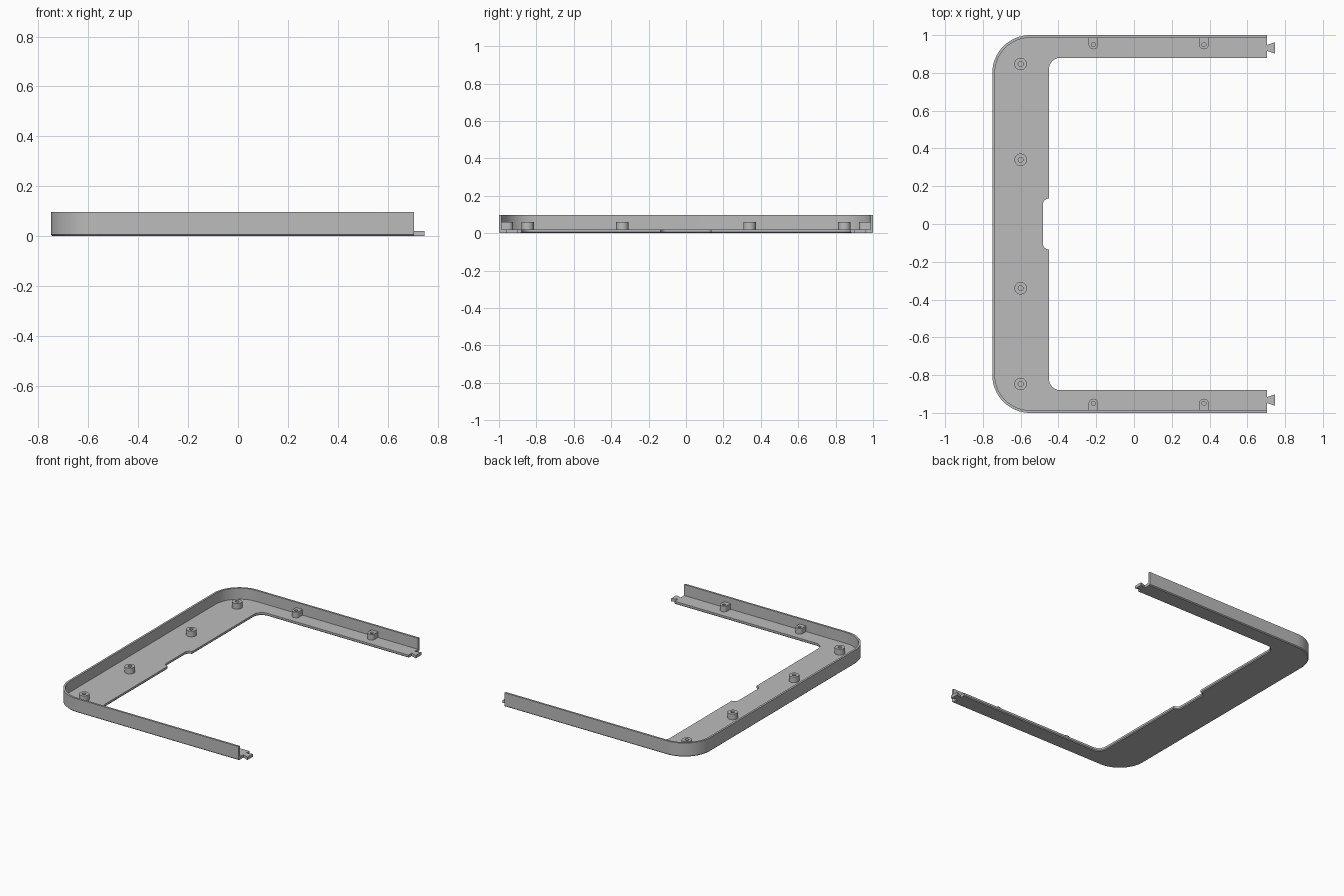
import bpy
import bmesh
from math import sin, cos, pi, radians

if "Cube" in bpy.data.objects:
    bpy.data.objects.remove(bpy.data.objects["Cube"])

GREY = bpy.data.materials.new("plain_grey")
GREY.use_nodes = True
GREY.diffuse_color = (0.5, 0.5, 0.5, 1)
GREY.node_tree.nodes["Principled BSDF"].inputs["Base Color"].default_value = (0.5, 0.5, 0.5, 1)

END_X = 0.705      # where the arms stop
LEFT_X = -0.75     # outer long side
FLOOR = 0.02       # plate thickness
TOP = 0.097        # rim height
RIM = 0.014        # rim thickness
CHAMFER = 0.006
BOSS_TOP = 0.06


def finish(name, bm):
    bmesh.ops.recalc_face_normals(bm, faces=bm.faces)
    mesh = bpy.data.meshes.new(name)
    bm.to_mesh(mesh)
    bm.free()
    mesh.materials.append(GREY)
    obj = bpy.data.objects.new(name, mesh)
    bpy.context.collection.objects.link(obj)
    bpy.ops.object.select_all(action="DESELECT")
    obj.select_set(True)
    bpy.context.view_layer.objects.active = obj
    bpy.ops.object.shade_smooth_by_angle(angle=radians(30))
    return obj


def arc(cx, cy, r, start=90, end=180, steps=12):
    angles = [radians(start + (end - start) * i / steps) for i in range(steps + 1)]
    return [(cx + r * cos(a), cy + r * sin(a)) for a in angles]


def mirrored(half):
    return half + [(x, -y) for x, y in reversed(half)]


def outer_path(d):
    # Outside edge, moved inward by d
    return mirrored([(END_X, 1 - d)] + arc(LEFT_X + 0.2, 0.8, 0.2 - d, steps=20))


def opening_path(d):
    # Opening edge with its central notch, moved into the plate by d
    x, y, r = -0.45, 0.88, 0.06
    half = [(END_X, y + d)] + arc(x + r, y - r, r + d)
    half += [(x - d, 0.135 + d)] + arc(x, 0.102, 0.033 + d, start=100, steps=8)
    return mirrored(half)


def ring(bm, points, z):
    return [bm.verts.new((x, y, z)) for x, y in points]


def strip(bm, a, b, closed=False):
    for i in range(len(a) if closed else len(a) - 1):
        j = (i + 1) % len(a)
        bm.faces.new((a[i], a[j], b[j], b[i]))


# Tray: floor plate and upright rim in one shell
bm = bmesh.new()
outer = [ring(bm, outer_path(d), z) for d, z in
         ((CHAMFER, 0), (0, CHAMFER), (0, TOP), (RIM, TOP), (RIM, FLOOR))]
inner = [ring(bm, opening_path(d), z) for d, z in
         ((0, FLOOR), (0, CHAMFER), (CHAMFER, 0))]
for rings in (outer, inner):
    for a, b in zip(rings, rings[1:]):
        strip(bm, a, b)
bm.faces.new(outer[-1] + inner[0][::-1])
bm.faces.new(outer[0] + inner[-1][::-1])
for end in (0, -1):
    bm.faces.new([loop[end] for loop in outer + inner])
finish("rimmed_frame", bm)


def boss(name, cx, cy, r, hole, reach=0):
    # Screw boss with a blind hole; reach squares one side off toward the rim
    bm = bmesh.new()
    n = 32
    outline, bore = [], []
    for i in range(n):
        c, s = cos(2 * pi * i / n), sin(2 * pi * i / n)
        bore.append((cx + hole * c, cy + hole * s))
        if reach * s > 1e-6:
            m = max(abs(c), abs(s))
            outline.append((cx + r * c / m, cy + abs(reach) * s / m))
        else:
            outline.append((cx + r * c, cy + r * s))
    rings = [ring(bm, outline, FLOOR), ring(bm, outline, BOSS_TOP),
             ring(bm, bore, BOSS_TOP), ring(bm, bore, FLOOR + 0.001)]
    for a, b in zip(rings, rings[1:]):
        strip(bm, a, b, closed=True)
    bm.faces.new(rings[-1])
    finish(name, bm)


def dovetail(name, side):
    # Joining tab on the end of an arm
    bm = bmesh.new()
    cy = 0.932 * side
    shape = [(END_X, cy - 0.016), (0.747, cy - 0.03),
             (0.747, cy + 0.03), (END_X, cy + 0.016)]
    low, high = ring(bm, shape, 0), ring(bm, shape, FLOOR)
    strip(bm, low, high, closed=True)
    bm.faces.new(low)
    bm.faces.new(high)
    finish(name, bm)


for side, label in ((1, "back"), (-1, "front")):
    # Round bosses along the wide side
    for y, place in ((0.847, "corner"), (0.34, "middle")):
        boss(f"{label}_{place}_boss", -0.6, y * side, 0.033, 0.013)
    # Bosses joined to the rim of each arm
    for x, place in ((-0.215, "inner"), (0.37, "outer")):
        boss(f"{label}_{place}_rim_boss", x, 0.95 * side, 0.025, 0.011, 0.037 * side)
    dovetail(f"{label}_dovetail_tab", side)
